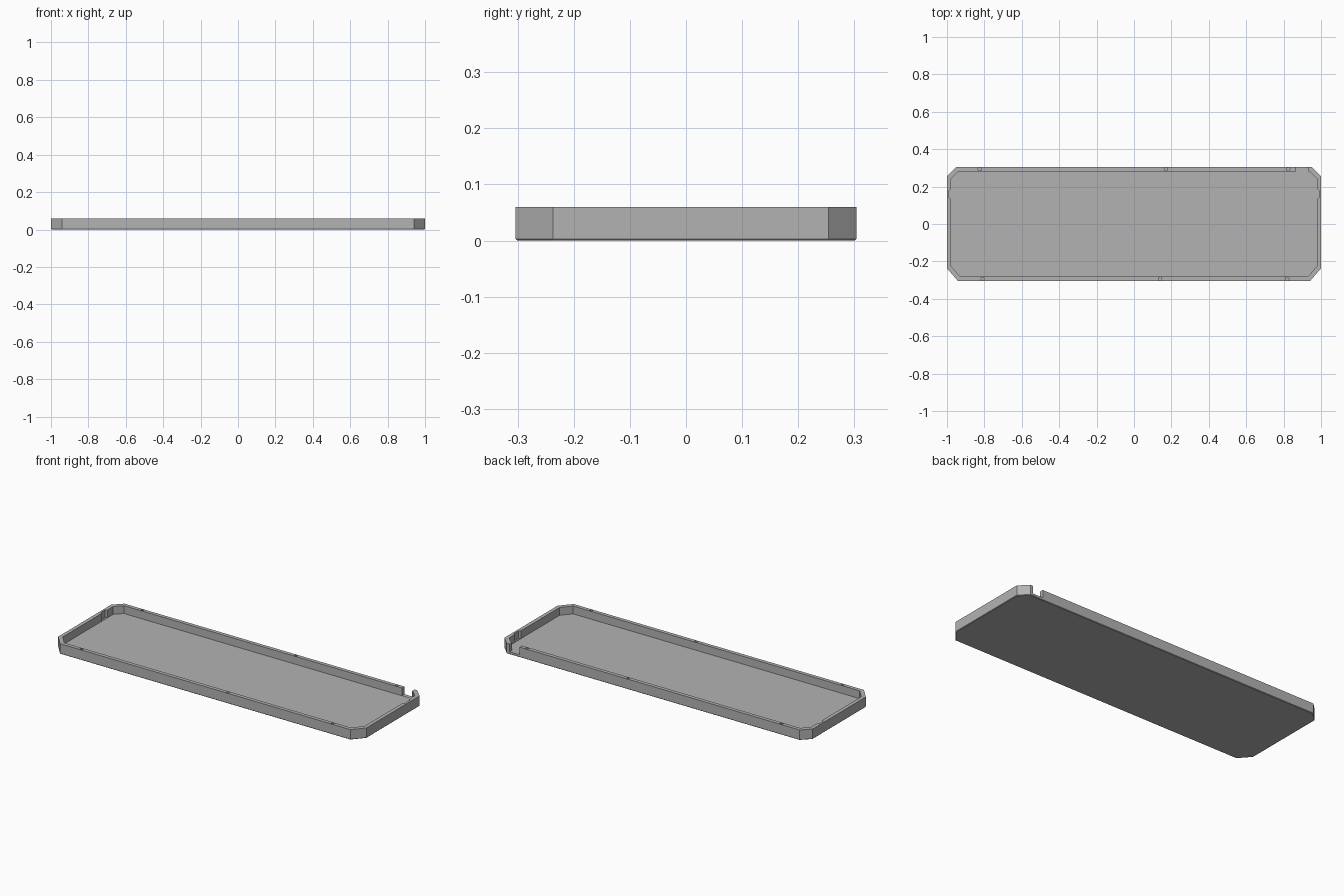
import bpy
import bmesh
from math import cos, sin, pi

if "Cube" in bpy.data.objects:
    bpy.data.objects.remove(bpy.data.objects["Cube"])

WIDTH, DEPTH, HEIGHT = 1.0, 0.304, 0.06
WALL, FLOOR = 0.022, 0.014

grey = bpy.data.materials.new("plain grey")
grey.use_nodes = True
grey.diffuse_color = (0.45, 0.45, 0.45, 1)
grey.node_tree.nodes["Principled BSDF"].inputs["Base Color"].default_value = (0.45, 0.45, 0.45, 1)


def outline(inset):
    """Chamfered rectangle, with larger chamfers at the front."""
    x, y, k = WIDTH - inset, DEPTH - inset, inset * 0.41
    front, back = 0.058 - k, 0.05 - k
    right = [(x - front, -y), (x, -y + front * 1.15), (x, y - back), (x - back, y)]
    return right + [(-px, py) for px, py in reversed(right)]


def loft(name, sections):
    """Skin equal-length outlines given as (points, z)."""
    bm = bmesh.new()
    rings = [[bm.verts.new((x, y, z)) for x, y in pts] for pts, z in sections]
    n = len(rings[0])
    for low, high in zip(rings, rings[1:]):
        for i in range(n):
            j = (i + 1) % n
            bm.faces.new((low[i], low[j], high[j], high[i]))
    bm.faces.new(rings[0][::-1])
    bm.faces.new(rings[-1])
    bmesh.ops.recalc_face_normals(bm, faces=bm.faces)
    mesh = bpy.data.meshes.new(name)
    bm.to_mesh(mesh)
    bm.free()
    mesh.materials.append(grey)
    obj = bpy.data.objects.new(name, mesh)
    bpy.context.collection.objects.link(obj)
    return obj


def cut(name, points, bottom):
    """Cut a straight-sided pocket down from above the rim."""
    cutter = loft(name, [(points, bottom), (points, HEIGHT + 0.05)])
    mod = tray.modifiers.new(name, "BOOLEAN")
    mod.operation, mod.solver, mod.object = "DIFFERENCE", "EXACT", cutter
    bpy.context.view_layer.objects.active = tray
    bpy.ops.object.modifier_apply(modifier=name)
    bpy.data.objects.remove(cutter)


# Tray body with a fine bevel under its base
tray = loft("tray", [(outline(0.003), 0), (outline(0), 0.003), (outline(0), HEIGHT)])
cut("tray_cavity", outline(WALL), FLOOR)

# Cable opening in the back wall
x0, x1 = 0.867, 0.932
cut("cable_opening", [(x0, 0.27), (x1, 0.27), (x1, 0.33), (x0, 0.33)], FLOOR + 0.001)

# Shallow bevelled recesses inside both end walls
for side in (-1, 1):
    inner, deep = side * 0.965, side * 0.988
    cut("end_recess", [(inner, 0.12), (deep, 0.14), (deep, 0.18), (inner, 0.2)], FLOOR + 0.002)

# Small round sockets along the long rims
for y, places in ((0.293, (-0.825, 0.17, 0.825)), (-0.293, (-0.81, 0.14, 0.82))):
    for x in places:
        circle = [(x + 0.0085 * cos(a * pi / 8), y + 0.0085 * sin(a * pi / 8)) for a in range(16)]
        cut("rim_socket", circle, 0.03)
